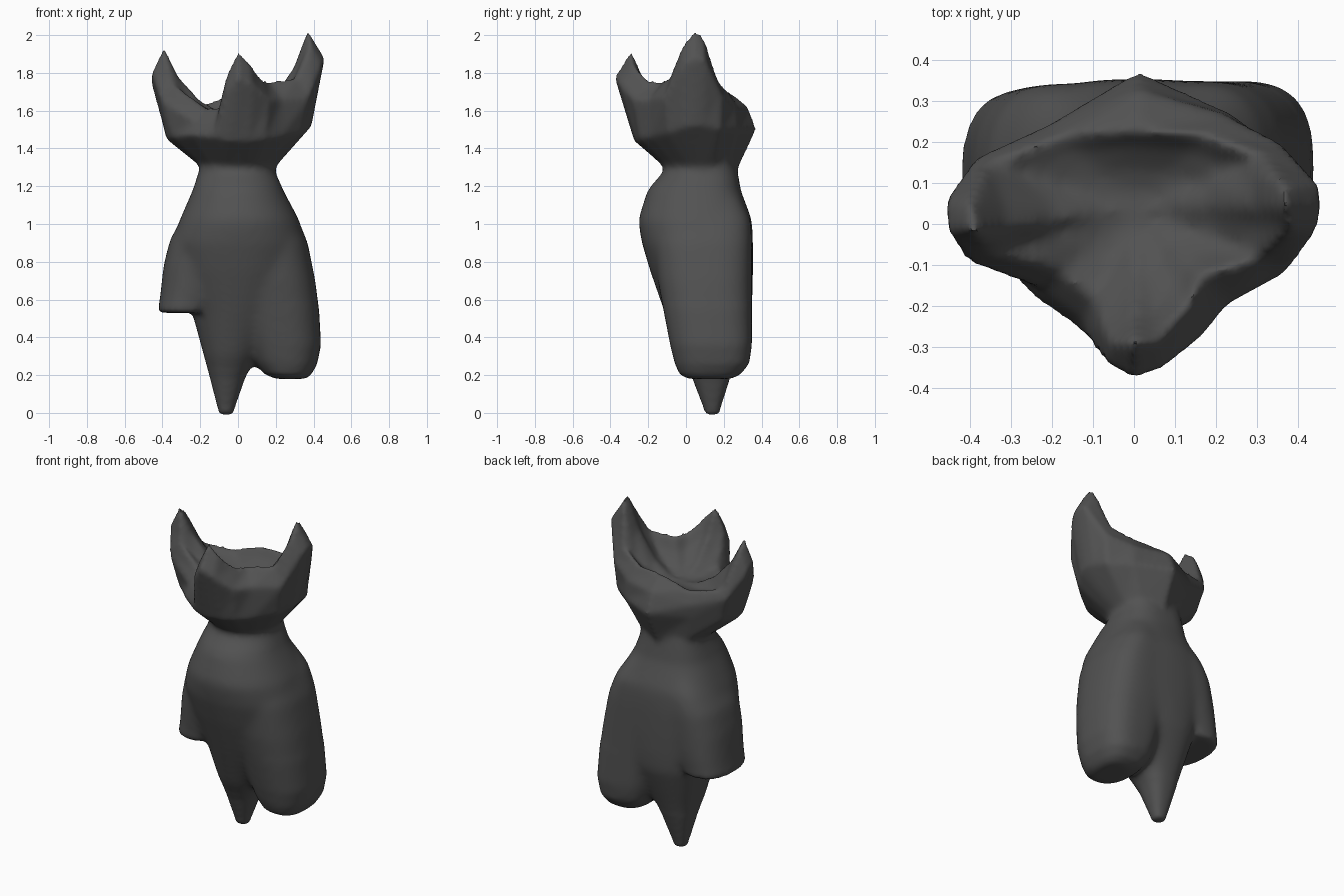
import bpy, bmesh, math

if "Cube" in bpy.data.objects:
    bpy.data.objects.remove(bpy.data.objects["Cube"])

bm = bmesh.new()


def skin(rings):
    """Bridge equal-length rings of points into a closed solid."""
    vs = [[bm.verts.new(p) for p in r] for r in rings]
    n = len(vs[0])
    faces = []
    for a, b in zip(vs, vs[1:]):
        for i in range(n):
            j = (i + 1) % n
            faces.append(bm.faces.new((a[i], a[j], b[j], b[i])))
    for end in (vs[0], vs[-1]):
        mid = [sum(v.co[k] for v in end) / n for k in range(3)]
        c = bm.verts.new(mid)
        for i in range(n):
            faces.append(bm.faces.new((end[i], end[(i + 1) % n], c)))
    bmesh.ops.recalc_face_normals(bm, faces=faces)


def section(z, x0, x1, y0, y1, front=2.1, back=2.7, n=32):
    """Rounded-box outline at height z, rounder at the front."""
    pts = []
    for i in range(n):
        t = 2 * math.pi * i / n
        c, s = math.cos(t), math.sin(t)
        p = back if s > 0 else front
        x = math.copysign(abs(c) ** (2 / p), c)
        y = math.copysign(abs(s) ** (2 / p), s)
        pts.append(((x0 + x1) / 2 + x * (x1 - x0) / 2,
                    (y0 + y1) / 2 + y * (y1 - y0) / 2, z))
    return pts


# Main body, tapering down into the pointed middle spike
skin([section(*r) for r in (
    (-.01, -.10, -.025, .10, .175), (.03, -.11, -.015, .09, .185),
    (.19, -.15, .04, .03, .235), (.30, -.18, .10, -.03, .27),
    (.52, -.24, .22, -.11, .345), (.62, -.28, .28, -.145, .352),
    (.75, -.325, .34, -.19, .355), (.90, -.35, .36, -.235, .355),
    (1.02, -.31, .325, -.255, .35), (1.18, -.24, .24, -.205, .29),
    (1.27, -.21, .20, -.125, .275), (1.36, -.19, .19, -.11, .26))])

# Flat-cut left stump, set back from the front
skin([section(*r, 2.3, 2.5) for r in (
    (.53, -.425, -.14, -.085, .32), (.64, -.41, -.08, -.10, .335),
    (.78, -.395, -.02, -.12, .34), (.92, -.36, .0, -.13, .345),
    (1.02, -.30, -.0, -.13, .335), (1.14, -.22, -.0, -.09, .28))])

# Rounded right leg, blending into the shoulder
skin([section(*r, 2.4, 2.9) for r in (
    (.18, .20, .36, .01, .24), (.205, .14, .39, -.035, .29),
    (.26, .09, .42, -.06, .335), (.36, .055, .44, -.085, .35),
    (.54, .0, .43, -.12, .35), (.70, -.05, .41, -.15, .35),
    (.90, -.05, .37, -.17, .35), (1.02, -.05, .32, -.16, .345),
    (1.14, -.05, .24, -.12, .29))])

# Crown: angle, then (radius, height) of belly, upper wall and rim
crown = (
    (-45, .32, 1.46, .33, 1.66, .23, 1.76),
    (-22, .36, 1.48, .41, 1.67, .33, 1.78),
    (-8, .385, 1.51, .45, 1.84, .385, 1.96),
    (0, .39, 1.52, .46, 1.88, .37, 2.03),
    (8, .385, 1.52, .455, 1.87, .37, 2.0),
    (22, .38, 1.50, .40, 1.68, .34, 1.77),
    (45, .33, 1.50, .32, 1.62, .25, 1.71),
    (88, .335, 1.50, .29, 1.62, .19, 1.70),
    (135, .28, 1.48, .29, 1.56, .25, 1.64),
    (163, .36, 1.46, .41, 1.62, .37, 1.67),
    (178, .38, 1.45, .465, 1.76, .40, 1.88),
    (188, .38, 1.45, .46, 1.80, .395, 1.94),
    (198, .37, 1.46, .43, 1.66, .37, 1.75),
    (222, .33, 1.47, .30, 1.54, .24, 1.615),
    (247, .33, 1.46, .30, 1.54, .24, 1.62),
    (260, .32, 1.44, .39, 1.70, .335, 1.80),
    (270, .31, 1.44, .42, 1.78, .33, 1.92),
    (281, .31, 1.44, .40, 1.74, .33, 1.86),
    (297, .32, 1.45, .36, 1.66, .28, 1.77))


def polar(a, r, z, cy=.04):
    t = math.radians(a)
    return (r * math.cos(t), cy + r * math.sin(t), z)


def dish(scale, lift):
    """Inner ring of the shallow bowl, following the rim."""
    return [polar(c[0], c[5] * scale, 1.57 + lift * (c[6] - 1.57))
            for c in crown]


skin([
    [polar(c[0], .18, 1.24, .08) for c in crown],
    [polar(c[0], .205, 1.31, .08) for c in crown],
    [polar(c[0], c[1], c[2]) for c in crown],
    [polar(c[0], c[3], c[4]) for c in crown],
    [polar(c[0], c[5], c[6]) for c in crown],
    dish(.8, .57), dish(.5, .22), dish(.2, .05)])

mesh = bpy.data.meshes.new("cusped_body")
bm.to_mesh(mesh)
bm.free()
obj = bpy.data.objects.new("cusped_body", mesh)
bpy.context.collection.objects.link(obj)
bpy.context.view_layer.objects.active = obj
obj.select_set(True)

# Fuse the overlapping solids into one surface
rem = obj.modifiers.new("fuse", 'REMESH')
rem.mode = 'VOXEL'
rem.voxel_size = .016
bpy.ops.object.modifier_apply(modifier="fuse")

# Blend the joins between the legs strongly, the rest lightly
joins = obj.vertex_groups.new(name="joins")
joins.add([v.index for v in mesh.vertices if .57 < v.co.z < 1.2
           or (.22 < v.co.z < .57 and -.15 < v.co.x < .25)], 1, 'REPLACE')
for group, count in (("joins", 25), ("", 7)):
    smo = obj.modifiers.new("soften", 'SMOOTH')
    smo.factor = .5
    smo.iterations = count
    smo.vertex_group = group
    bpy.ops.object.modifier_apply(modifier=smo.name)

mat = bpy.data.materials.new("dark grey")
mat.diffuse_color = (.085, .085, .085, 1)
mat.use_nodes = True
mat.node_tree.nodes["Principled BSDF"].inputs["Base Color"].default_value = mat.diffuse_color
obj.data.materials.clear()
obj.data.materials.append(mat)
bpy.ops.object.shade_smooth_by_angle(angle=math.radians(60))
